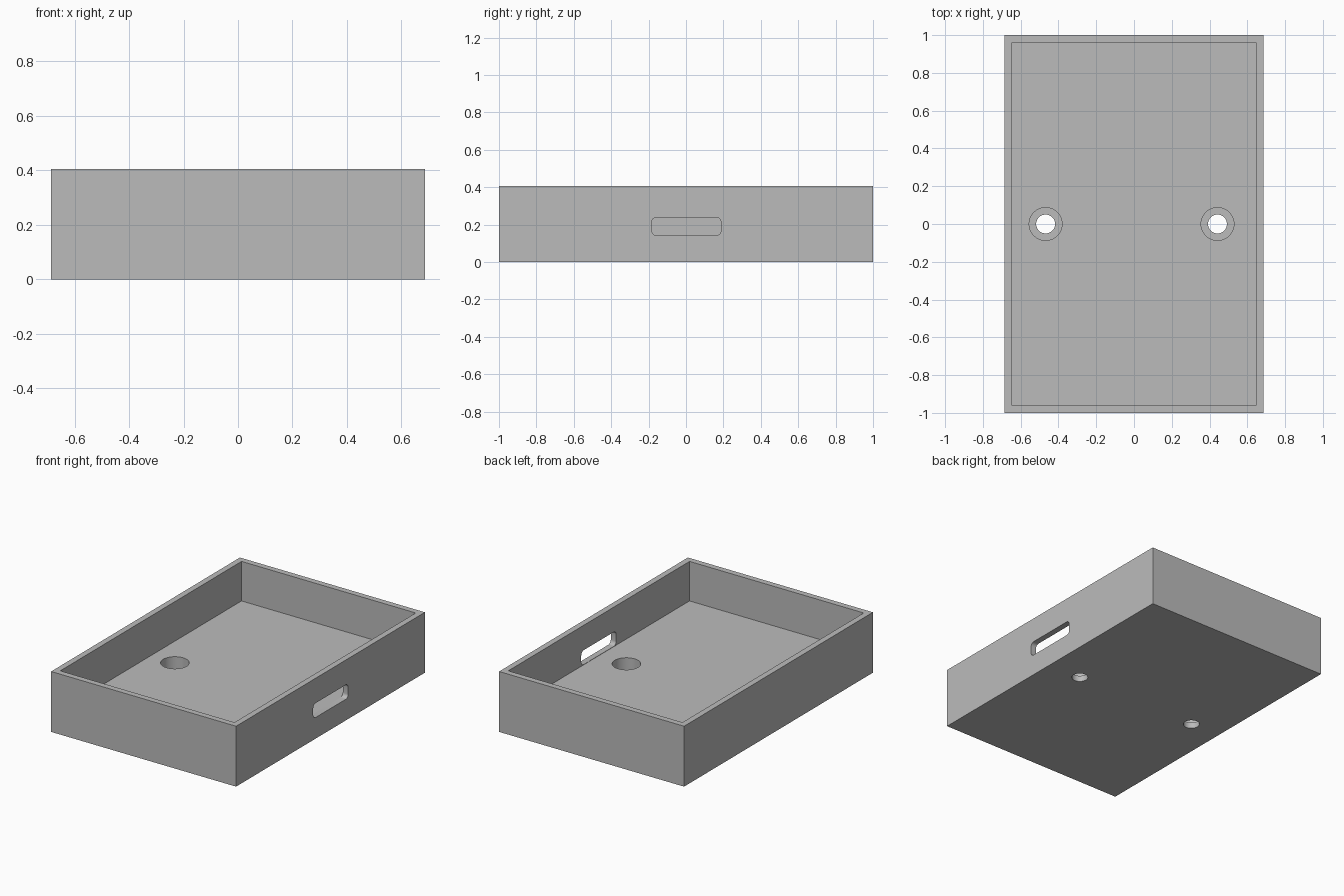
import bpy
import bmesh
import math

cube = bpy.data.objects.get("Cube")
if cube:
    bpy.data.objects.remove(cube, do_unlink=True)

HALF_X, HALF_Y, HEIGHT = 0.686, 1.0, 0.405
WALL, FLOOR = 0.04, 0.14

grey = bpy.data.materials.new("plain grey")
grey.use_nodes = True
colour = (0.5, 0.5, 0.5, 1)
grey.diffuse_color = colour
grey.node_tree.nodes["Principled BSDF"].inputs["Base Color"].default_value = colour


def prism(name, outline, axis, low, high):
    """Extrude a 2D outline along z, or along x with the outline in (y, z)."""
    def place(p, d):
        return (p[0], p[1], d) if axis == "z" else (d, p[0], p[1])
    bm = bmesh.new()
    face = bm.faces.new([bm.verts.new(place(p, low)) for p in outline])
    moved = bmesh.ops.extrude_face_region(bm, geom=[face])["geom"]
    bmesh.ops.translate(bm, vec=place((0, 0), high - low),
                        verts=[g for g in moved if isinstance(g, bmesh.types.BMVert)])
    bmesh.ops.recalc_face_normals(bm, faces=bm.faces)
    mesh = bpy.data.meshes.new(name)
    bm.to_mesh(mesh)
    bm.free()
    mesh.materials.append(grey)
    obj = bpy.data.objects.new(name, mesh)
    bpy.context.collection.objects.link(obj)
    return obj


def rectangle(hx, hy):
    return [(-hx, -hy), (hx, -hy), (hx, hy), (-hx, hy)]


def circle(cx, r, count=48):
    return [(cx + r * math.cos(math.tau * i / count), r * math.sin(math.tau * i / count))
            for i in range(count)]


def rounded(cy, cz, hy, hz, r, steps=6):
    points = []
    for k, (sy, sz) in enumerate([(1, 1), (-1, 1), (-1, -1), (1, -1)]):
        for i in range(steps + 1):
            a = math.pi / 2 * (k + i / steps)
            points.append((cy + sy * (hy - r) + r * math.cos(a),
                           cz + sz * (hz - r) + r * math.sin(a)))
    return points


# Solid block and the shapes taken out of it
tray = prism("tray", rectangle(HALF_X, HALF_Y), "z", 0, HEIGHT)
cutters = [prism("cavity_cutter", rectangle(HALF_X - WALL, HALF_Y - WALL), "z", FLOOR, 1)]

# Counterbored screw holes
for side, x in (("right", -0.468), ("left", 0.442)):
    cutters.append(prism(side + "_head_cutter", circle(x, 0.087), "z", 0.04, 0.3))
    cutters.append(prism(side + "_shaft_cutter", circle(x, 0.05), "z", -0.1, 0.2))

# Rounded slot through the left wall only
cutters.append(prism("slot_cutter", rounded(0.002, 0.19, 0.185, 0.048, 0.025), "x", 0.5, 0.8))

bpy.context.view_layer.objects.active = tray
for cutter in cutters:
    mod = tray.modifiers.new(cutter.name, "BOOLEAN")
    mod.operation = "DIFFERENCE"
    mod.solver = "EXACT"
    mod.object = cutter
    bpy.ops.object.modifier_apply(modifier=mod.name)
for cutter in cutters:
    bpy.data.objects.remove(cutter, do_unlink=True)

# Smooth the bores, keep the box edges sharp
bpy.ops.object.select_all(action="DESELECT")
tray.select_set(True)
bpy.ops.object.shade_smooth_by_angle(angle=math.radians(30))
